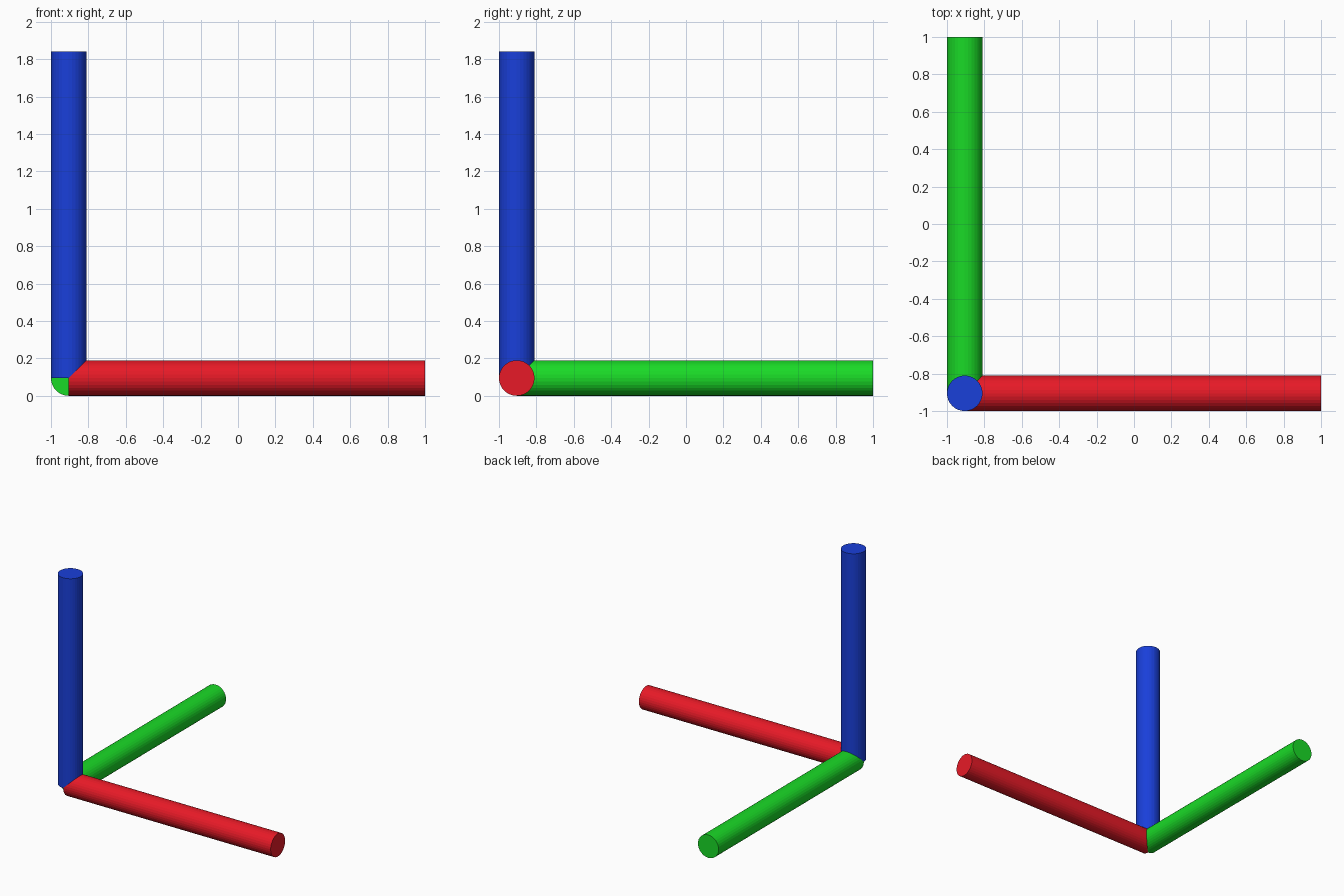
import bpy
from math import pi

if "Cube" in bpy.data.objects:
    bpy.data.objects.remove(bpy.data.objects["Cube"])

RADIUS = 0.095
ORIGIN = (-0.905, -0.905, 0.095)


def axis_rod(name, axis, length, rotation, color):
    """Capped rod starting at the shared corner and running along one axis."""
    centre = list(ORIGIN)
    centre[axis] += length / 2
    bpy.ops.mesh.primitive_cylinder_add(vertices=32, radius=RADIUS, depth=length,
                                        location=centre, rotation=rotation)
    rod = bpy.context.object
    rod.name = name
    mat = bpy.data.materials.new(name + "_color")
    mat.diffuse_color = color
    mat.use_nodes = True
    mat.node_tree.nodes["Principled BSDF"].inputs["Base Color"].default_value = mat.diffuse_color
    rod.data.materials.append(mat)


# Three rods meeting at the corner
axis_rod("x_axis_rod", 0, 1.905, (0, pi / 2, 0), (0.8, 0.01, 0.02, 1))
axis_rod("y_axis_rod", 1, 1.905, (-pi / 2, 0, 0), (0.01, 0.7, 0.02, 1))
axis_rod("z_axis_rod", 2, 1.745, (0, 0, 0), (0.01, 0.05, 0.7, 1))
